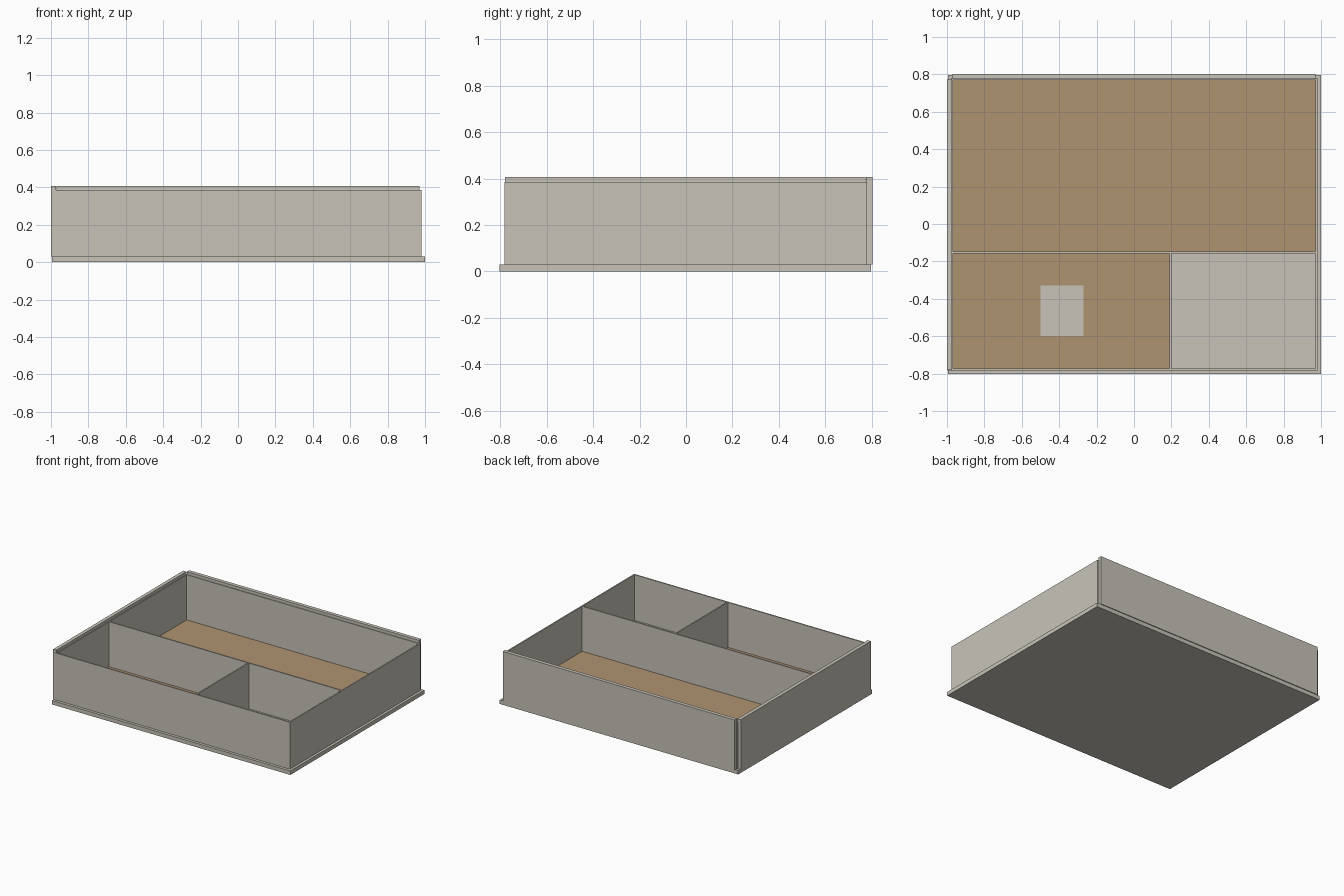
import bpy

if "Cube" in bpy.data.objects:
    bpy.data.objects.remove(bpy.data.objects["Cube"])


def material(name, rgb):
    mat = bpy.data.materials.new(name)
    mat.use_nodes = True
    color = (*rgb, 1)
    mat.diffuse_color = color
    mat.node_tree.nodes["Principled BSDF"].inputs["Base Color"].default_value = color
    return mat


grey = material("warm_grey", (0.578, 0.552, 0.485))
tan = material("tan_lining", (0.43, 0.296, 0.165))


def box(name, x, y, z, mat=grey):
    """Flat-sided block from its x, y and z ranges."""
    bpy.ops.mesh.primitive_cube_add(size=1)
    obj = bpy.context.object
    obj.name = name
    for v in obj.data.vertices:
        v.co = [r[0] if c < 0 else r[1] for c, r in zip(v.co, (x, y, z))]
    obj.data.materials.append(mat)
    return obj


BASE, FLOOR, LINING = 0.03, 0.04, 0.045
RIM, TOP = 0.385, 0.407
WALL = 0.01
X0, X1 = -0.978, 0.981      # outside of the tray
Y0, Y1 = -0.782, 0.78
XI, XJ, YI, YJ = X0 + WALL, X1 - WALL, Y0 + WALL, Y1 - WALL
side = (BASE, RIM)

# Base slab and the two taller outer panels
box("base", (-0.995, 1), (-0.803, 0.797), (0, BASE))
box("outer_right_panel", (-1, -0.973), (-0.78, 0.773), (BASE, TOP))
box("outer_back_panel", (-0.97, 0.97), (0.775, 0.803), (BASE, TOP))

# Thin-walled tray
box("tray_floor", (XI, XJ), (YI, YJ), (BASE, FLOOR))
box("front_wall", (-0.998, X1), (Y0, YI), side)
box("back_wall", (XI, XJ), (YJ, Y1), side)
box("right_wall", (X0, XI), (YI, Y1), side)
box("left_wall", (XJ, X1), (YI, Y1), side)

# Dividers
MID, CROSS = (-0.157, -0.147), (0.19, 0.2)
box("long_divider", (XI, XJ), MID, (FLOOR, RIM))
box("cross_divider", CROSS, (YI, MID[0]), (FLOOR, RIM))

# Compartment linings and the small floor plate
box("large_lining", (XI, XJ), (MID[1], YJ), (FLOOR, LINING), tan)
box("small_lining", (XI, CROSS[0]), (YI, MID[0]), (FLOOR, LINING), tan)
box("floor_plate", (-0.5, -0.27), (-0.6, -0.33), (FLOOR, LINING + 0.003))
